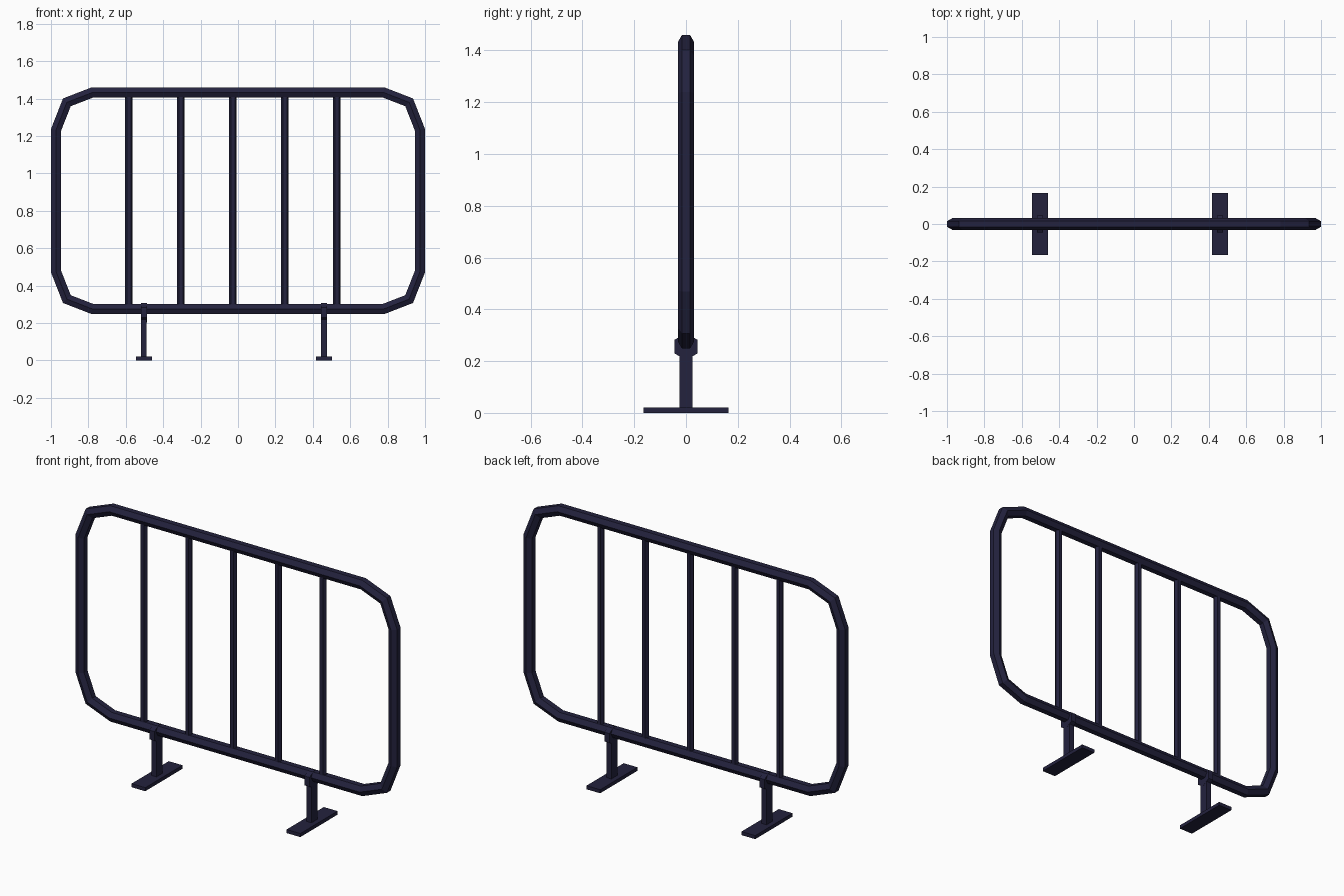
import bpy
import bmesh
import math
from mathutils import Vector, Matrix

cube = bpy.data.objects.get("Cube")
if cube:
    bpy.data.objects.remove(cube, do_unlink=True)

# Dark navy painted steel
paint = bpy.data.materials.new("dark_navy_paint")
paint.use_nodes = True
NAVY = (0.017, 0.016, 0.048, 1)
paint.diffuse_color = NAVY
paint.node_tree.nodes["Principled BSDF"].inputs["Base Color"].default_value = NAVY


def finish(name, bm):
    bmesh.ops.recalc_face_normals(bm, faces=bm.faces)
    mesh = bpy.data.meshes.new(name)
    bm.to_mesh(mesh)
    bm.free()
    mesh.materials.append(paint)
    obj = bpy.data.objects.new(name, mesh)
    bpy.context.scene.collection.objects.link(obj)
    return obj


def box(name, centre, size):
    bm = bmesh.new()
    bmesh.ops.create_cube(bm, size=1, matrix=Matrix.Translation(centre) @ Matrix.Diagonal((*size, 1)))
    return finish(name, bm)


def hex_prism(name, centre, radius, length, rotation):
    bm = bmesh.new()
    bmesh.ops.create_cone(bm, cap_ends=True, segments=6, radius1=radius, radius2=radius,
                          depth=length, matrix=Matrix.Translation(centre) @ rotation)
    return finish(name, bm)


def hex_loop(name, path, radius):
    """Closed hexagonal tube with mitred corners, swept in the xz plane."""
    bm = bmesh.new()
    rings = []
    for i, p in enumerate(path):
        a = (p - path[i - 1]).normalized()
        b = (path[(i + 1) % len(path)] - p).normalized()
        na, nb = Vector((a.z, 0, -a.x)), Vector((b.z, 0, -b.x))
        mitre = (na + nb) / (1 + na.dot(nb))
        angles = [k * math.pi / 3 for k in range(6)]
        rings.append([bm.verts.new(p + mitre * radius * math.sin(t)
                                   + Vector((0, radius * math.cos(t), 0))) for t in angles])
    for i, ring in enumerate(rings):
        after = rings[(i + 1) % len(rings)]
        for k in range(6):
            n = (k + 1) % 6
            bm.faces.new((ring[k], ring[n], after[n], after[k]))
    return finish(name, bm)


# Outer frame: one faceted corner mirrored to all four
MID_Z, HALF_H = 0.854, 0.579
corner = [(0.972, HALF_H - 0.198), (0.915, HALF_H - 0.053), (0.778, HALF_H)]
path = []
for sx, sz in ((1, 1), (-1, 1), (-1, -1), (1, -1)):
    points = corner if sx * sz > 0 else corner[::-1]
    path += [Vector((sx * x, 0, MID_Z + sz * z)) for x, z in points]
hex_loop("frame", path, 0.031)

# Upright bars, points facing front and back
for i in range(5):
    hex_prism(f"bar_{i + 1}", (-0.583 + i * 0.278, 0, MID_Z), 0.02, 2 * HALF_H,
              Matrix.Rotation(math.pi / 6 * 3, 4, 'Z'))

# Feet: flat base, post and clamp around the lower rail
for side, x in (("right", -0.503), ("left", 0.46)):
    box(f"{side}_foot", (x, 0, 0.01), (0.085, 0.33, 0.02))
    box(f"{side}_post", (x, 0, 0.12), (0.03, 0.052, 0.21))
    clamp = hex_prism(f"{side}_clamp", (x, 0, 0.256), 0.052, 0.032,
                      Matrix.Rotation(math.pi / 2, 4, 'Y') @ Matrix.Rotation(math.pi / 2, 4, 'Z'))
